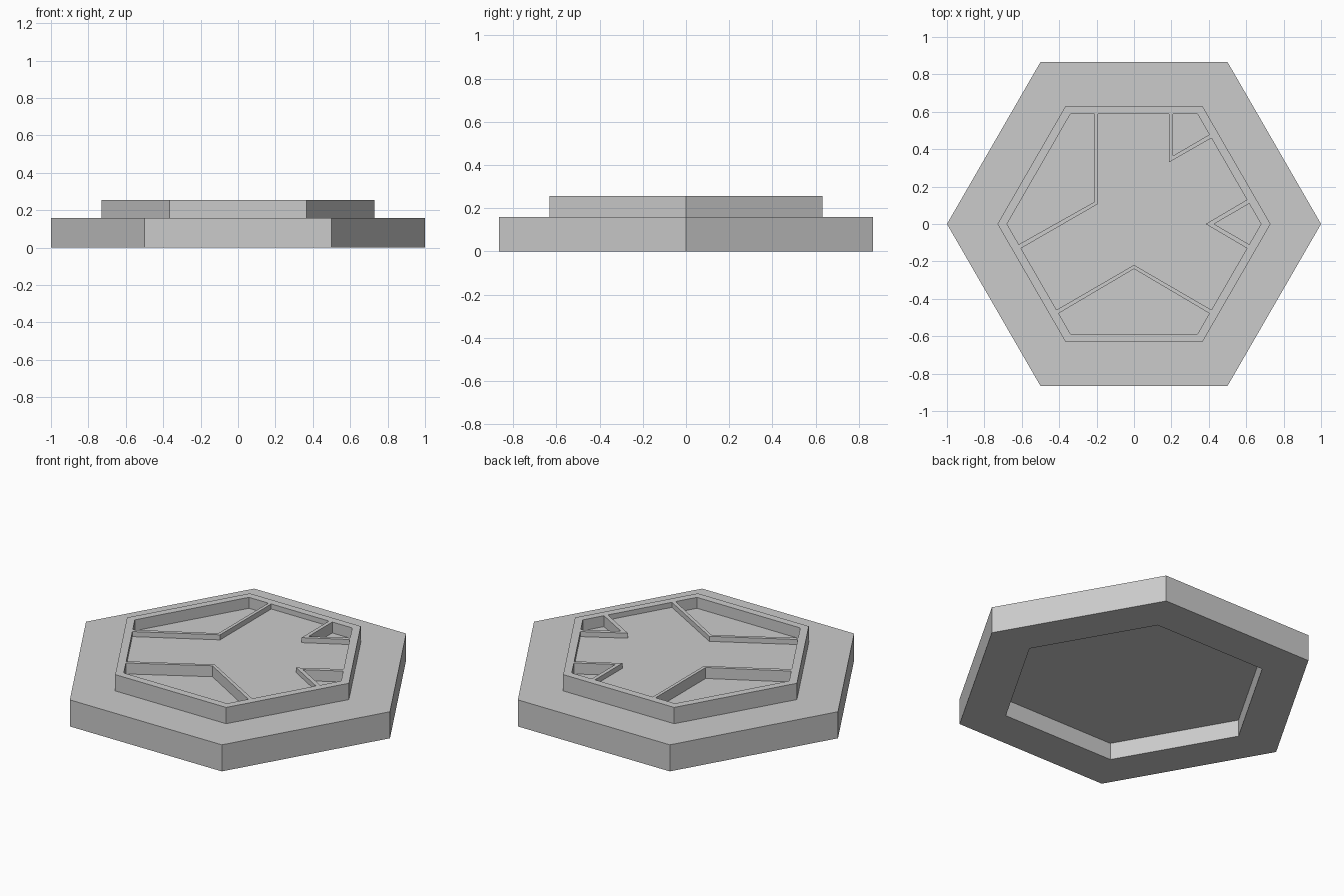
import bpy
import bmesh
from math import cos, sin, pi

if "Cube" in bpy.data.objects:
    bpy.data.objects.remove(bpy.data.objects["Cube"])

BASE_TOP, RIM_TOP = 0.158, 0.255
STAR_FLOOR, POCKET_FLOOR = 0.225, 0.19
RECESS = 0.10

grey = bpy.data.materials.new("plain grey")
grey.use_nodes = True
colour = (0.6, 0.6, 0.6, 1)
grey.diffuse_color = colour
grey.node_tree.nodes["Principled BSDF"].inputs["Base Color"].default_value = colour


def hexagon(radius):
    return [(radius * cos(i * pi / 3), radius * sin(i * pi / 3)) for i in range(6)]


def add_stack(bm, layers):
    """Closed solid through a list of (outline, height) rings, capped at both ends."""
    rings = [[bm.verts.new((x, y, z)) for x, y in outline] for outline, z in layers]
    for low, high in zip(rings, rings[1:]):
        for i in range(len(low)):
            j = (i + 1) % len(low)
            bm.faces.new((low[i], low[j], high[j], high[i]))
    bm.faces.new(rings[0][::-1])
    bm.faces.new(rings[-1])


def finish(name, bm):
    bmesh.ops.recalc_face_normals(bm, faces=bm.faces)
    mesh = bpy.data.meshes.new(name)
    bm.to_mesh(mesh)
    bm.free()
    mesh.materials.append(grey)
    obj = bpy.data.objects.new(name, mesh)
    bpy.context.collection.objects.link(obj)
    return obj


# Stepped hexagonal body with a stacking recess underneath
bm = bmesh.new()
add_stack(bm, [(hexagon(0.735), RECESS), (hexagon(0.735), 0),
               (hexagon(1), 0), (hexagon(1), BASE_TOP),
               (hexagon(0.73), BASE_TOP), (hexagon(0.73), RIM_TOP)])
body = finish("hex_tile", bm)

# Shallow middle area, bounded by the thin walls
star = [(0.604, 0.13), (0.383, 0), (0.604, -0.13), (0.414, -0.459), (0, -0.219),
        (-0.414, -0.459), (-0.604, -0.13), (-0.193, 0.107), (-0.193, 0.588),
        (0.187, 0.588), (0.187, 0.33), (0.414, 0.459)]

# Deeper pockets between the walls and the rim
pockets = [
    [(-0.34, 0.588), (-0.212, 0.588), (-0.212, 0.118), (-0.616, -0.109), (-0.679, 0)],
    [(0.209, 0.588), (0.34, 0.588), (0.403, 0.478), (0.209, 0.365)],
    [(0.616, 0.109), (0.679, 0), (0.616, -0.109), (0.428, 0)],
    [(-0.403, -0.478), (-0.34, -0.588), (0.34, -0.588), (0.403, -0.478), (0, -0.24)],
]

bm = bmesh.new()
add_stack(bm, [(star, STAR_FLOOR), (star, RIM_TOP + 0.1)])
for outline in pockets:
    add_stack(bm, [(outline, POCKET_FLOOR), (outline, RIM_TOP + 0.1)])
cutter = finish("pocket_cutter", bm)
cutter.hide_render = True

# Cut the pockets, keep the result and drop the cutter
cut = body.modifiers.new("pockets", 'BOOLEAN')
cut.operation = 'DIFFERENCE'
cut.solver = 'EXACT'
cut.object = cutter
bpy.context.view_layer.update()
result = bpy.data.meshes.new_from_object(
    body.evaluated_get(bpy.context.evaluated_depsgraph_get()))
body.modifiers.clear()
body.data = result
bpy.data.objects.remove(cutter)
